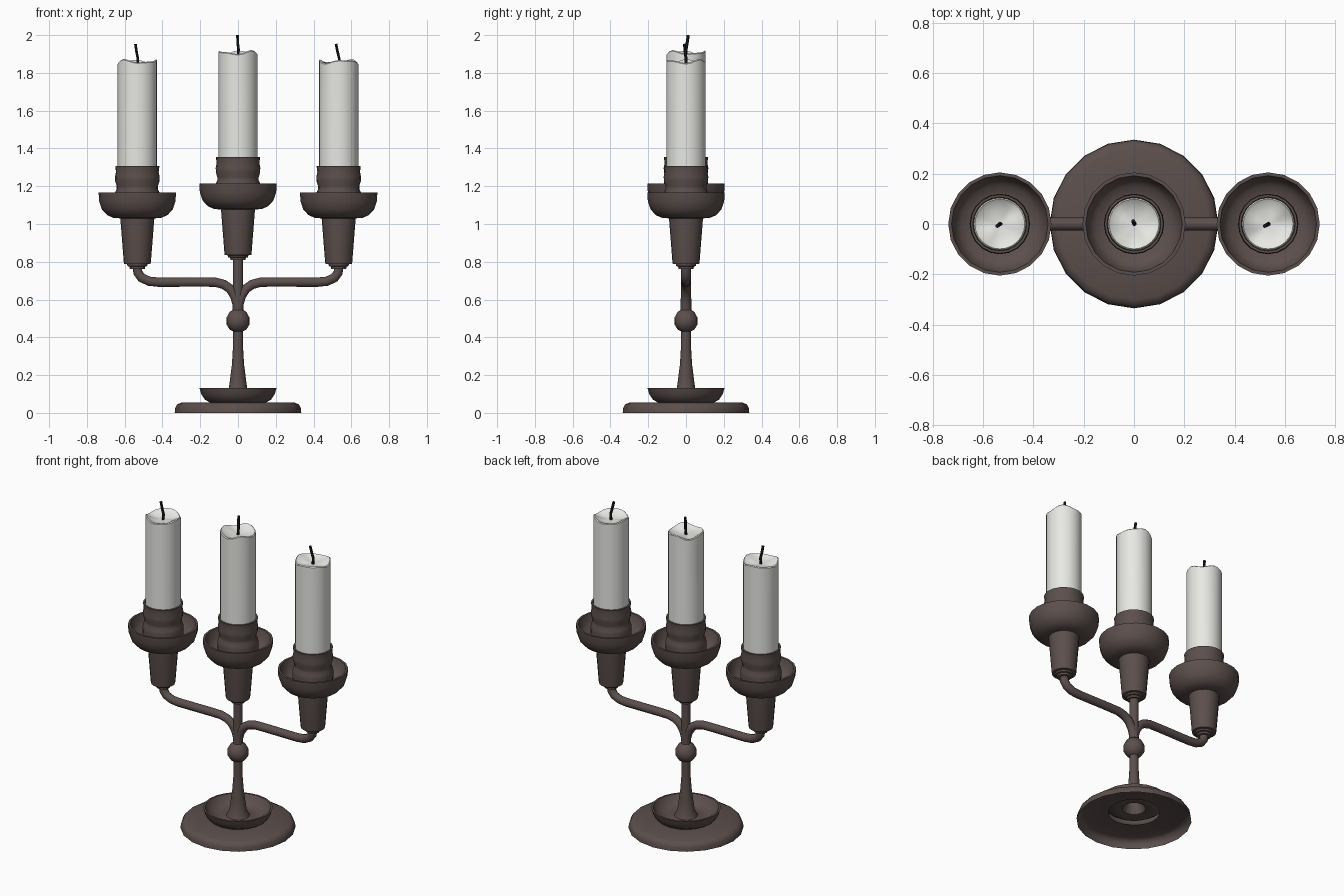
import bpy, bmesh, math

if "Cube" in bpy.data.objects:
    bpy.data.objects.remove(bpy.data.objects["Cube"])

ARM_X = 0.533


def material(name, rgb):
    m = bpy.data.materials.new(name)
    m.diffuse_color = (*rgb, 1)
    m.use_nodes = True
    m.node_tree.nodes["Principled BSDF"].inputs["Base Color"].default_value = m.diffuse_color
    return m


IRON = material("dark_metal", (0.105, 0.078, 0.072))
WAX = material("wax", (0.80, 0.81, 0.77))
BLACK = material("wick_black", (0.01, 0.012, 0.01))


def finish(bm, name, mat, angle=40):
    mesh = bpy.data.meshes.new(name)
    bm.to_mesh(mesh)
    bm.free()
    mesh.materials.append(mat)
    ob = bpy.data.objects.new(name, mesh)
    bpy.context.collection.objects.link(ob)
    bpy.ops.object.select_all(action='DESELECT')
    ob.select_set(True)
    bpy.context.view_layer.objects.active = ob
    bpy.ops.object.shade_smooth_by_angle(angle=math.radians(angle))
    return ob


def lathe(name, profile, mat, x=0, z=0, sides=20, wave=None):
    """Revolve (radius, height) points; radius 0 closes to a point.
    wave(i, angle) adds height to profile point i."""
    bm = bmesh.new()
    rings = []
    for i, (r, h) in enumerate(profile):
        if r == 0:
            rings.append([bm.verts.new((x, 0, z + h))] * sides)
            continue
        ring = []
        for k in range(sides):
            a = math.tau * k / sides
            dz = wave(i, a) if wave else 0
            ring.append(bm.verts.new((x + r * math.cos(a), r * math.sin(a), z + h + dz)))
        rings.append(ring)
    for lo, hi in zip(rings, rings[1:]):
        for k in range(sides):
            n = (k + 1) % sides
            quad = list(dict.fromkeys((lo[k], lo[n], hi[n], hi[k])))
            bm.faces.new(quad)
    return finish(bm, name, mat)


def tube(name, path, radius, mat, sides=10):
    """Round tube along a path, through a bevelled curve turned into a mesh."""
    cu = bpy.data.curves.new(name, 'CURVE')
    cu.dimensions = '3D'
    cu.bevel_depth = radius
    cu.bevel_resolution = max(0, sides // 2 - 2)
    cu.use_fill_caps = True
    sp = cu.splines.new('POLY')
    sp.points.add(len(path) - 1)
    for p, co in zip(sp.points, path):
        p.co = (*co, 1)
    tmp = bpy.data.objects.new(name + "_path", cu)
    bpy.context.collection.objects.link(tmp)
    dg = bpy.context.evaluated_depsgraph_get()
    bm = bmesh.new()
    me = bpy.data.meshes.new_from_object(tmp.evaluated_get(dg))
    bm.from_mesh(me)
    bpy.data.objects.remove(tmp)
    bpy.data.meshes.remove(me)
    return finish(bm, name, mat)


# hollow foot with drip dish and flared bottom of the stem
lathe("base", [(0.335, 0), (0.333, 0.025), (0.322, 0.045), (0.30, 0.054), (0.15, 0.056),
               (0.175, 0.07), (0.195, 0.10), (0.204, 0.132), (0.192, 0.132),
               (0.175, 0.10), (0.14, 0.078), (0.10, 0.072), (0.068, 0.08),
               (0.05, 0.12), (0.042, 0.18), (0.033, 0.25), (0.028, 0.32)], IRON)

# stem with knob
lathe("stem", [(0.028, 0.32), (0.026, 0.432), (0.045, 0.442), (0.062, 0.47), (0.062, 0.502),
               (0.045, 0.534), (0.028, 0.546), (0.027, 0.83)], IRON, sides=16)

# side arms
arm = [(0.002, 0.54), (0.006, 0.58), (0.018, 0.62), (0.042, 0.657), (0.075, 0.68),
       (0.12, 0.692), (0.20, 0.693), (0.42, 0.692), (0.47, 0.697), (0.51, 0.715),
       (0.53, 0.742), (ARM_X, 0.775)]
for side, s in (("left", -1), ("right", 1)):
    tube(side + "_arm", [(s * x, 0, z) for x, z in arm], 0.026, IRON)

# candle holder: collar, tapered socket, drip bowl, cup
HOLDER = [(0, 0.763), (0.04, 0.763), (0.042, 0.775), (0.052, 0.777), (0.054, 0.787), (0.07, 0.789),
          (0.072, 0.80), (0.09, 1.03), (0.125, 1.032), (0.16, 1.047), (0.188, 1.078),
          (0.202, 1.12), (0.205, 1.167), (0.192, 1.167), (0.18, 1.12), (0.155, 1.09),
          (0.118, 1.082), (0.12, 1.15), (0.117, 1.168), (0.109, 1.185), (0.109, 1.20),
          (0.117, 1.225), (0.118, 1.25), (0.113, 1.275), (0.117, 1.307), (0.107, 1.307),
          (0.105, 1.24)]
# candle: straight side, thin melted rim, sunken top
CANDLE = [(0, 1.20), (0.104, 1.20), (0.104, 1.857), (0.099, 1.862), (0.085, 1.852),
          (0.05, 1.842), (0, 1.838)]
MELT = [0, 0, 1, 1, 0.8, 0.3, 0]

for side, x, z, turn, lean in (("left", -ARM_X, 0, 0.6, -0.01),
                               ("middle", 0, 0.047, 2.2, -0.003),
                               ("right", ARM_X, 0, 3.6, -0.014)):
    lathe(side + "_holder", HOLDER, IRON, x, z)
    lathe(side + "_candle", CANDLE, WAX, x, z, 24,
          lambda i, a: MELT[i] * (0.008 * math.cos(3 * a + turn) + 0.004 * math.cos(5 * a - turn)))
    y = 0.012 if side == "middle" else -0.008
    tube(side + "_wick", [(x, 0, z + 1.83), (x + 0.003, 0, z + 1.875),
                          (x + lean * 0.4, y * 0.5, z + 1.91), (x + lean, y, z + 1.953)],
         0.008, BLACK, 6)
